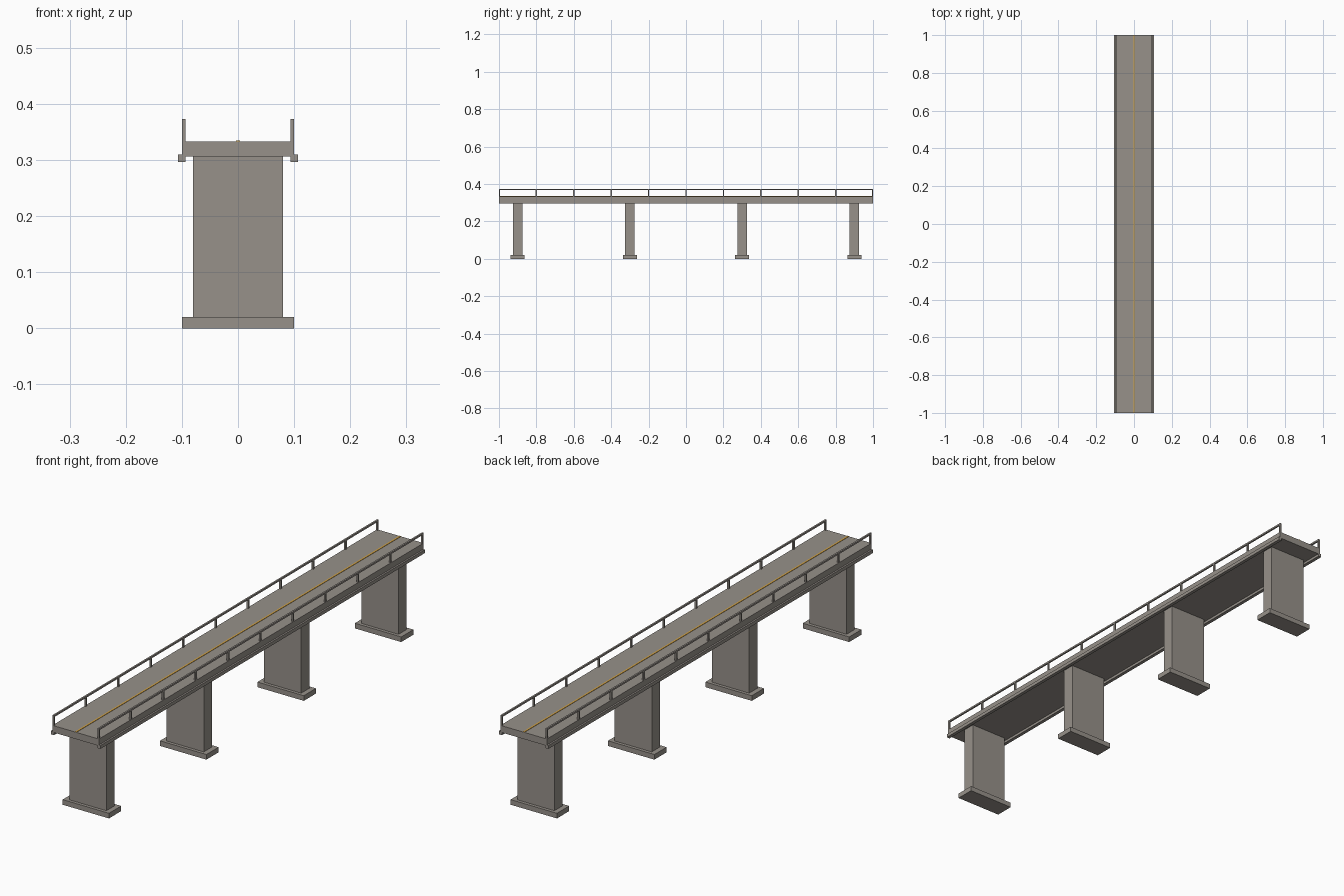
import bpy, bmesh

if "Cube" in bpy.data.objects:
    bpy.data.objects.remove(bpy.data.objects["Cube"])


def material(name, rgb):
    m = bpy.data.materials.new(name)
    m.diffuse_color = (*rgb, 1)
    m.use_nodes = True
    m.node_tree.nodes["Principled BSDF"].inputs["Base Color"].default_value = m.diffuse_color
    return m


concrete = material("concrete grey", (0.31, 0.285, 0.255))
paint = material("road line yellow", (0.68, 0.38, 0.06))


def boxes(name, mat, parts):
    """One object made of boxes, each given as (x, y, z) minimum and maximum."""
    bm = bmesh.new()
    for lo, hi in parts:
        verts = bmesh.ops.create_cube(bm, size=1)["verts"]
        for v in verts:
            for i in range(3):
                v.co[i] = lo[i] if v.co[i] < 0 else hi[i]
    mesh = bpy.data.meshes.new(name)
    bm.to_mesh(mesh)
    bm.free()
    mesh.materials.append(mat)
    ob = bpy.data.objects.new(name, mesh)
    bpy.context.collection.objects.link(ob)
    return ob


DECK_BOTTOM, DECK_TOP, RAIL_TOP = 0.3067, 0.3333, 0.3733
T = 0.0067  # railing bar thickness

# Road deck and painted centre line
boxes("road_deck", concrete, [((-0.1, -1, DECK_BOTTOM), (0.1, 1, DECK_TOP))])
boxes("centre_line", paint, [((-0.0033, -1, DECK_TOP - 0.001), (0.0033, 1, DECK_TOP + 0.0015))])

# Piers on wide footings
for n, y in enumerate((-0.9, -0.3, 0.3, 0.9), 1):
    boxes(f"pier_{n}", concrete, [((-0.08, y - 0.025, 0.02), (0.08, y + 0.025, DECK_BOTTOM))])
    boxes(f"footing_{n}", concrete, [((-0.1, y - 0.0375, 0), (0.1, y + 0.0375, 0.02))])

# Edge beams and railings on both sides
for side, s in (("left", -1), ("right", 1)):
    x0, x1 = sorted((s * 0.0933, s * 0.1067))
    boxes(f"{side}_edge_beam", concrete, [((x0, -1, 0.2967), (x1, 1, 0.31))])

    x0, x1 = sorted((s * (0.1 - T), s * 0.1))
    boxes(f"{side}_handrail", concrete, [((x0, -1, RAIL_TOP - T), (x1, 1, RAIL_TOP))])
    posts = []
    for i in range(11):
        y = max(-1 + T / 2, min(1 - T / 2, -1 + 0.2 * i))
        posts.append(((x0, y - T / 2, DECK_TOP), (x1, y + T / 2, RAIL_TOP - T)))
    boxes(f"{side}_railing_posts", concrete, posts)
